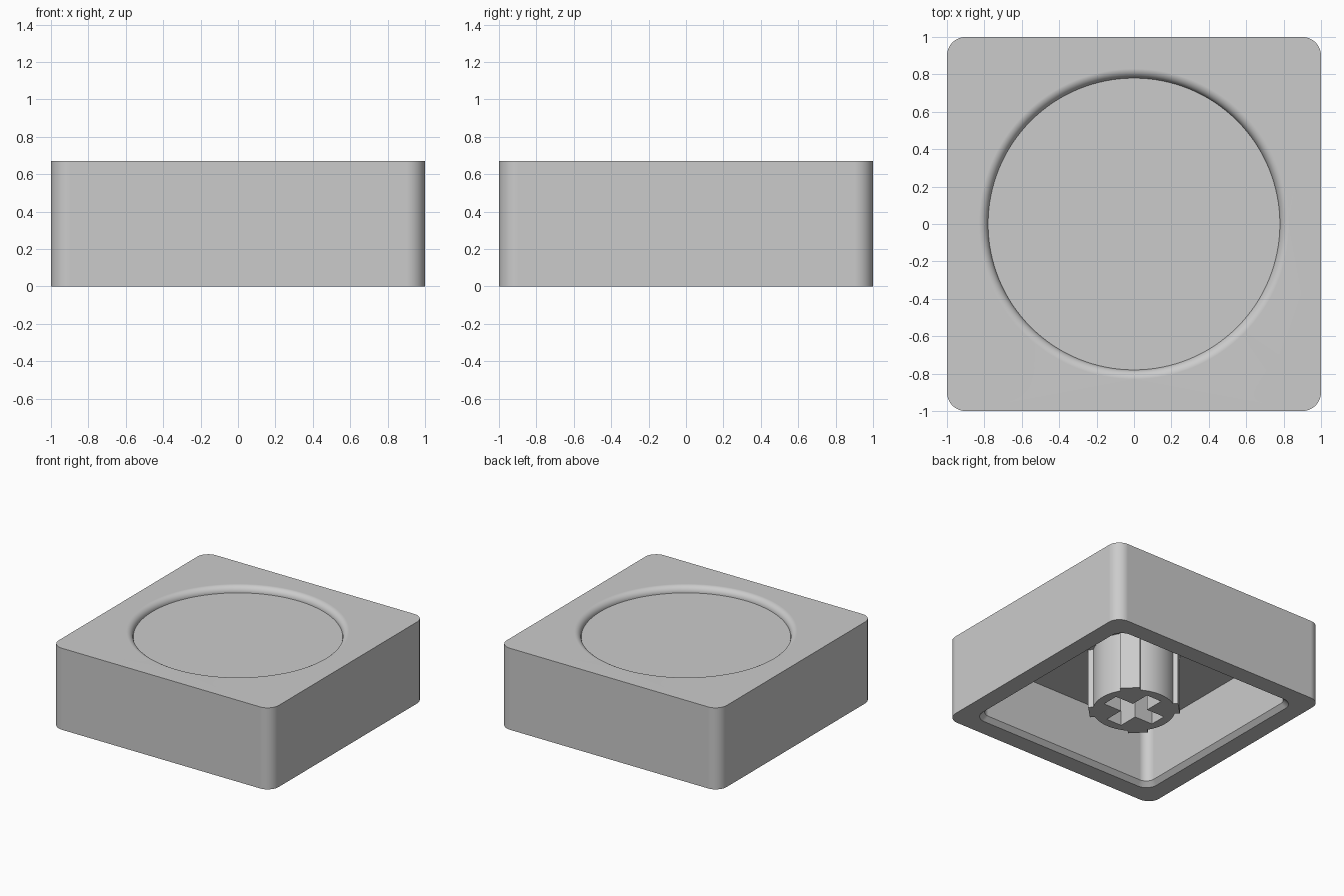
import bpy, bmesh
from math import pi, sin, cos, asin, sqrt

default_cube = bpy.data.objects.get("Cube")
if default_cube:
    bpy.data.objects.remove(default_cube, do_unlink=True)

HEIGHT = 0.67
CEILING = 0.5
RECESS = 0.05

grey = bpy.data.materials.new("plain grey")
grey.use_nodes = True
COLOUR = (0.6, 0.6, 0.6, 1)
grey.diffuse_color = COLOUR
grey.node_tree.nodes["Principled BSDF"].inputs["Base Color"].default_value = COLOUR


def rounded_square(half, radius, steps=12):
    pts = []
    for quarter in range(4):
        mid = pi / 4 + quarter * pi / 2
        cx = (half - radius) * sqrt(2) * cos(mid)
        cy = (half - radius) * sqrt(2) * sin(mid)
        for i in range(steps + 1):
            a = (quarter + i / steps) * pi / 2
            pts.append((cx + radius * cos(a), cy + radius * sin(a)))
    return pts


def circle(radius, count=128):
    return [(radius * cos(2 * pi * i / count), radius * sin(2 * pi * i / count))
            for i in range(count)]


def quarter_turns(points):
    # repeat a run of points around the centre four times
    out = []
    for k in range(4):
        c, s = round(cos(k * pi / 2)), round(sin(k * pi / 2))
        out += [(x * c - y * s, x * s + y * c) for x, y in points]
    return out


def ring(bm, outline, z):
    verts = [bm.verts.new((x, y, z)) for x, y in outline]
    for i, v in enumerate(verts):
        bm.edges.new((verts[i - 1], v))
    return verts


def loft(bm, rings):
    for a, b in zip(rings, rings[1:]):
        for i in range(len(a)):
            bm.faces.new((a[i - 1], a[i], b[i], b[i - 1]))


def fill_between(bm, outer, inner):
    edges = [bm.edges.get((loop[i - 1], loop[i]))
             for loop in (outer, inner) for i in range(len(loop))]
    bmesh.ops.triangle_fill(bm, use_beauty=True, use_dissolve=False, edges=edges)


def finish(bm, name):
    bmesh.ops.recalc_face_normals(bm, faces=bm.faces)
    mesh = bpy.data.meshes.new(name)
    bm.to_mesh(mesh)
    bm.free()
    mesh.materials.append(grey)
    obj = bpy.data.objects.new(name, mesh)
    bpy.context.collection.objects.link(obj)
    bpy.ops.object.select_all(action="DESELECT")
    obj.select_set(True)
    bpy.context.view_layer.objects.active = obj
    bpy.ops.object.shade_smooth_by_angle(angle=pi / 6)
    # keep the flat faces evenly shaded beside the fillets
    weighted = obj.modifiers.new("even shading", "WEIGHTED_NORMAL")
    weighted.keep_sharp = True
    return obj


# Hollow cap: outer wall, rim, chamfer, inner wall and ceiling
bm = bmesh.new()
shell = [ring(bm, rounded_square(half, radius), z) for half, radius, z in (
    (1, 0.1, HEIGHT), (1, 0.1, 0), (0.855, 0.1, 0),
    (0.82, 0.075, 0.035), (0.82, 0.075, CEILING))]
loft(bm, shell)
bm.faces.new(shell[-1])

# Round recess in the top with a rolled edge
STEPS = 8
recess = []
for i in range(STEPS + 1):
    a = i / STEPS * pi / 2
    recess.append(ring(bm, circle(0.78 + RECESS * (1 - sin(a))),
                       HEIGHT - RECESS * (1 - cos(a))))
loft(bm, recess)
fill_between(bm, shell[0], recess[0])
bm.faces.new(recess[-1])
finish(bm, "cap_shell")

# Stem: round post with four diagonal ribs and a cross-shaped socket
POST, RIB, RIB_HALF = 0.31, 0.34, 0.075
edge = asin(RIB_HALF / POST)
quadrant = []
for r, side in ((RIB, -RIB_HALF), (RIB, RIB_HALF)):
    quadrant.append(((r - side) / sqrt(2), (r + side) / sqrt(2)))
for i in range(17):
    a = pi / 4 + edge + (pi / 2 - 2 * edge) * i / 16
    quadrant.append((POST * cos(a), POST * sin(a)))
post_outline = quarter_turns(quadrant)

ARM, SLOT = 0.235, 0.07
cross_outline = quarter_turns([(ARM, -SLOT), (ARM, SLOT), (SLOT, SLOT)])

bm = bmesh.new()
post = [ring(bm, post_outline, z) for z in (CEILING + 0.04, 0)]
socket = [ring(bm, cross_outline, z) for z in (0, 0.42)]
loft(bm, post)
loft(bm, socket)
fill_between(bm, post[-1], socket[0])
bm.faces.new(post[0])
bm.faces.new(socket[-1])
finish(bm, "stem")
